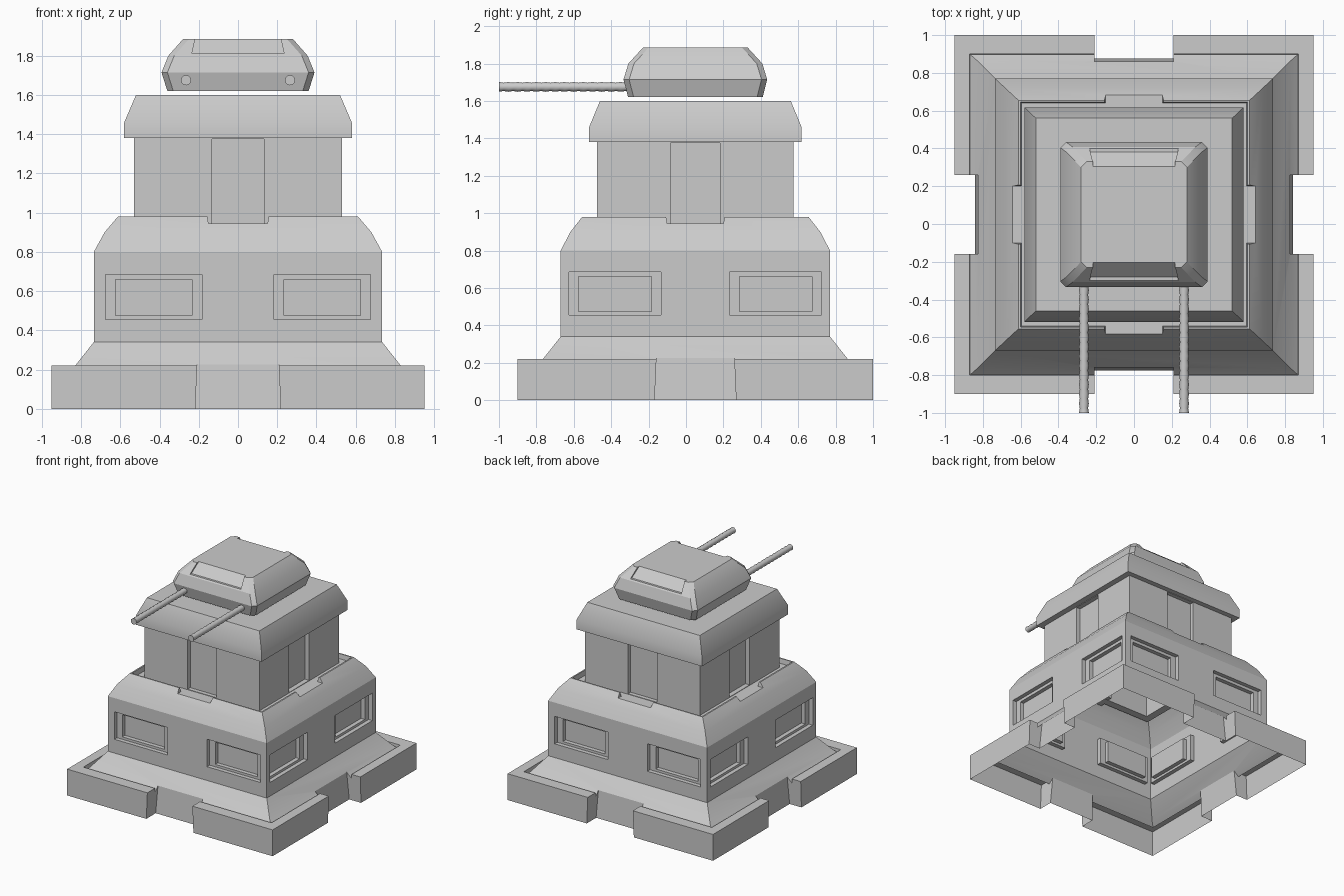
import bpy, bmesh, math
from mathutils import Matrix, Vector

if "Cube" in bpy.data.objects:
    bpy.data.objects.remove(bpy.data.objects["Cube"])

CY = 0.05  # the building is centred slightly behind the origin (the guns stick out in front)


def finish(name, bm):
    bmesh.ops.recalc_face_normals(bm, faces=bm.faces)
    me = bpy.data.meshes.new(name)
    bm.to_mesh(me)
    bm.free()
    ob = bpy.data.objects.new(name, me)
    bpy.context.collection.objects.link(ob)
    return ob


def activate(ob):
    bpy.ops.object.select_all(action='DESELECT')
    ob.select_set(True)
    bpy.context.view_layer.objects.active = ob


def bridge(bm, loops):
    for a, b in zip(loops, loops[1:]):
        n = len(a)
        for i in range(n):
            bm.faces.new((a[i], a[(i + 1) % n], b[(i + 1) % n], b[i]))
    bm.faces.new(loops[0][::-1])
    bm.faces.new(loops[-1])


def loft(name, rings, c=0.0):
    """Stack of rectangles (half x, half y, z), with optional corner chamfer c."""
    bm = bmesh.new()
    loops = []
    for hx, hy, z in rings:
        pts = []
        for sx, sy in ((1, 1), (-1, 1), (-1, -1), (1, -1)):
            if c:
                pair = [(sx * hx, sy * (hy - c)), (sx * (hx - c), sy * hy)]
                pts += pair if sx * sy > 0 else pair[::-1]
            else:
                pts.append((sx * hx, sy * hy))
        loops.append([bm.verts.new((x, y + CY, z)) for x, y in pts])
    bridge(bm, loops)
    return finish(name, bm)


def wedge(bm, side, xs_bottom, xs_top, z0, z1, d0, d1, out):
    """Block cutting into one side: inner face at distance d0 (bottom) to d1 (top)."""
    rot = Matrix.Translation((0, CY, 0)) @ Matrix.Rotation(side * math.pi / 2, 4, 'Z')
    loops = []
    for (a, b), z, d in ((xs_bottom, z0, d0), (xs_top, z1, d1)):
        pts = ((a, -out), (b, -out), (b, -d), (a, -d))
        loops.append([bm.verts.new(rot @ Vector((x, y, z))) for x, y in pts])
    bridge(bm, loops)


def cut(ob, name, bm):
    cutter = finish(name, bm)
    cutter.hide_render = True
    activate(ob)
    mod = ob.modifiers.new("cut", 'BOOLEAN')
    mod.operation = 'DIFFERENCE'
    mod.solver = 'EXACT'
    mod.object = cutter
    bpy.ops.object.modifier_apply(modifier=mod.name)
    bpy.data.objects.remove(cutter)


def smooth(ob, angle=25):
    activate(ob)
    bpy.ops.object.shade_smooth_by_angle(angle=math.radians(angle))


# Building: wall, trench, skirt, body, parapet, tower and roof in one shell
tower = loft("bunker_tower", [
    (0.95, 0.95, 0), (0.95, 0.95, 0.22), (0.87, 0.85, 0.22), (0.868, 0.848, 0.185),
    (0.83, 0.815, 0.22), (0.735, 0.72, 0.34), (0.735, 0.72, 0.80), (0.68, 0.668, 0.90),
    (0.612, 0.605, 0.98), (0.60, 0.595, 0.98), (0.595, 0.59, 0.94), (0.53, 0.525, 0.94),
    (0.53, 0.525, 1.38), (0.58, 0.568, 1.38), (0.58, 0.568, 1.46), (0.52, 0.51, 1.60)])

outer, inner = bmesh.new(), bmesh.new()
for side in range(4):
    o = 0.015 * (side % 2)          # x sides stand slightly further out than y sides
    # entrance gap in the wall
    wedge(outer, side, (-0.22, 0.22), (-0.207, 0.207), -0.05, 0.25, 0.83 + o, 0.808 + o, 1.1)
    # parapet notch and tower groove
    wedge(outer, side, (-0.15, 0.15), (-0.16, 0.16), 0.944, 1.0, 0.575, 0.575, 0.75)
    wedge(outer, side, (-0.133, 0.133), (-0.133, 0.133), 0.944, 1.376, 0.49, 0.49, 0.56)
    # stepped windows
    for s in (-1, 1):
        w = sorted((s * 0.183, s * 0.675))
        wedge(outer, side, w, w, 0.455, 0.685, 0.685 + o, 0.685 + o, 0.8)
        w = sorted((s * 0.235, s * 0.625))
        wedge(inner, side, w, w, 0.475, 0.66, 0.65 + o, 0.65 + o, 0.8)
cut(tower, "opening_cutter", outer)
cut(tower, "window_cutter", inner)

# Open the underside
bm = bmesh.new()
bm.from_mesh(tower.data)
bottom = [f for f in bm.faces if all(abs(v.co.z) < 1e-4 for v in f.verts)]
bmesh.ops.delete(bm, geom=bottom, context='FACES')
bm.to_mesh(tower.data)
bm.free()
smooth(tower)

# Turret with a sunken hatch in its front and back slopes
turret = loft("gun_turret", [
    (0.36, 0.36, 1.62), (0.39, 0.384, 1.715), (0.355, 0.358, 1.80), (0.28, 0.28, 1.885)], 0.03)
hatch = bmesh.new()
for side in (0, 2):
    wedge(hatch, side, (-0.235, 0.235), (-0.215, 0.215), 1.81, 1.90, 0.33, 0.24, 0.5)
cut(turret, "hatch_cutter", hatch)
smooth(turret)

# Ribbed gun barrels
for label, x in (("left", -0.265), ("right", 0.265)):
    bm = bmesh.new()
    loops = []
    n = 29
    for i in range(n):
        y = -1.0 + 0.7 * i / (n - 1)
        r = 0.026 if i % 2 == 0 else 0.022
        loops.append([bm.verts.new((x + r * math.cos(a), y, 1.675 + r * math.sin(a)))
                      for a in (k * math.tau / 12 for k in range(12))])
    bridge(bm, loops)
    smooth(finish(label + "_gun_barrel", bm), 40)
